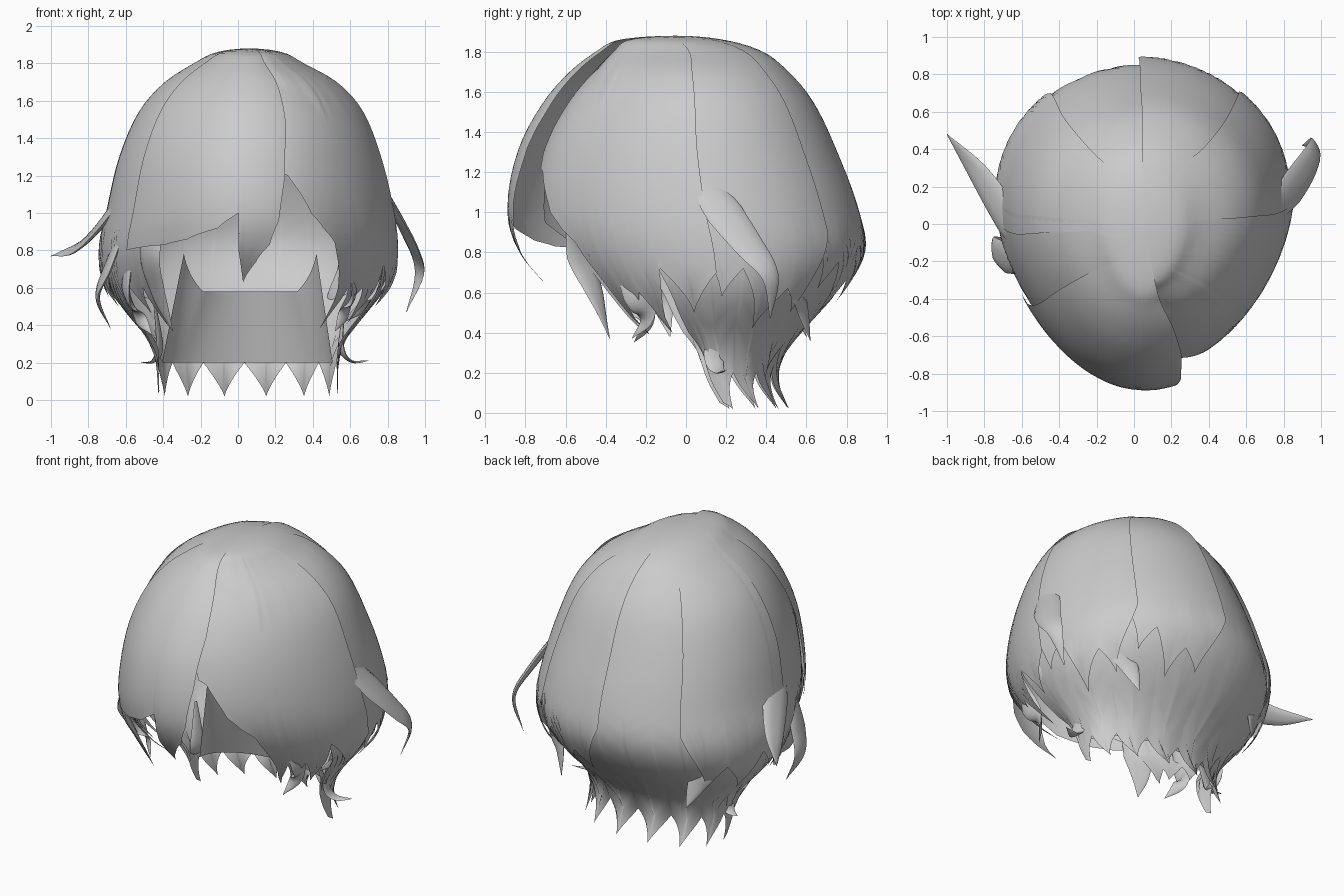
import bpy, bmesh, math
from mathutils import Vector

cube = bpy.data.objects.get("Cube")
if cube:
    bpy.data.objects.remove(cube)

grey = bpy.data.materials.new("hair_grey")
grey.use_nodes = True
grey.diffuse_color = (0.6, 0.6, 0.6, 1)
grey.node_tree.nodes["Principled BSDF"].inputs["Base Color"].default_value = grey.diffuse_color

TOP = 1.88
# Overall head shape: height, right, left, front and back extents
LEVELS = [
    (1.88, .06, .06, -.05, -.05), (1.86, -.11, .23, -.33, .18),
    (1.8, -.23, .34, -.45, .37), (1.7, -.38, .51, -.58, .49),
    (1.55, -.51, .64, -.71, .61), (1.3, -.62, .74, -.84, .73),
    (1, -.69, .81, -.89, .84), (.8, -.73, .83, -.83, .87),
    (.6, -.7, .8, -.66, .77), (.45, -.6, .69, -.5, .64),
    (.3, -.47, .57, -.28, .51), (.15, -.45, .55, -.2, .47),
    (0, -.44, .55, -.15, .55)]
DEPTH = [math.sqrt(TOP - row[0]) for row in LEVELS]


def slope(i, k):
    a, b = max(i - 1, 0), min(i + 1, len(LEVELS) - 1)
    return (LEVELS[b][k] - LEVELS[a][k]) / (DEPTH[b] - DEPTH[a])


def extent(u, k):
    """Smoothly interpolated extent at depth u below the crown."""
    i = 0
    while i < len(DEPTH) - 2 and u > DEPTH[i + 1]:
        i += 1
    h = DEPTH[i + 1] - DEPTH[i]
    s = (u - DEPTH[i]) / h
    p, q = LEVELS[i][k], LEVELS[i + 1][k]
    m, n = slope(i, k) * h, slope(i + 1, k) * h
    return p + s * m + s * s * (3 * (q - p) - 2 * m - n) + s ** 3 * (2 * (p - q) + m + n)


def surface(angle, u, offset):
    a = math.radians(angle)
    x0, x1, y0, y1 = (extent(u, k) for k in range(1, 5))
    sx, cy = math.sin(a), math.cos(a)
    x = (x0 + x1) / 2 + (x1 - x0) / 2 * sx * (1 - .13 * cy) + offset * sx
    y = (y0 + y1) / 2 - (y1 - y0) / 2 * cy - offset * cy
    return Vector((x, y, TOP - u * u))


def finish(bm, name):
    bmesh.ops.recalc_face_normals(bm, faces=bm.faces)
    mesh = bpy.data.meshes.new(name)
    bm.to_mesh(mesh)
    bm.free()
    mesh.materials.append(grey)
    obj = bpy.data.objects.new(name, mesh)
    bpy.context.collection.objects.link(obj)
    bpy.ops.object.select_all(action="DESELECT")
    obj.select_set(True)
    bpy.context.view_layer.objects.active = obj
    bpy.ops.object.shade_smooth_by_angle(angle=math.radians(50))


def sheet(name, columns):
    bm = bmesh.new()
    last = None
    for points in columns:
        column = [bm.verts.new(p) for p in points]
        if last:
            for r in range(len(column) - 1):
                bm.faces.new((last[r], last[r + 1], column[r + 1], column[r]))
        last = column
    bmesh.ops.remove_doubles(bm, verts=bm.verts, dist=.0005)
    finish(bm, name)


def hem_height(hem, a):
    for (a0, z0), (a1, z1) in zip(hem, hem[1:]):
        if a <= a1:
            s = (a - a0) / (a1 - a0)
            s = s ** .8 if z0 < z1 else 1 - (1 - s) ** .8
            return z0 + (z1 - z0) * s
    return hem[-1][1]


def panel(name, hem, start=0, end=0, lean=0, rows=26):
    """Sheet of hair from the crown to a jagged hem of (angle, height);
    it stands off the head by start to end across its width."""
    first, final = hem[0][0], hem[-1][0]
    columns = []
    for a in range(first, final + 1):
        reach = math.sqrt(TOP - hem_height(hem, a))
        offset = start + (end - start) * (a - first) / (final - first)
        columns.append([surface(a + lean * max(0, r / rows - .6) ** 2, reach * r / rows,
                                offset * min(1, 2 * r / rows)) for r in range(rows + 1)])
    sheet(name, columns)


def zigzag(start, stop, step, low, high):
    return [(a, low if i % 2 else high) for i, a in enumerate(range(start, stop + 1, step))]


def lock(name, points, width, flat=.22, steps=20, sides=10):
    """Flattened strand along a smooth path, slim at the root and pointed at the tip."""
    pts = [Vector(p) for p in points]
    pts = [2 * pts[0] - pts[1]] + pts + [2 * pts[-1] - pts[-2]]
    spans = len(pts) - 3

    def at(t):
        i = min(int(t * spans), spans - 1)
        s = t * spans - i
        a, b, c, d = pts[i:i + 4]
        return .5 * (2 * b + (c - a) * s + (2 * a - 5 * b + 4 * c - d) * s * s
                     + (3 * b - a - 3 * c + d) * s ** 3)
    bm = bmesh.new()
    last = None
    for k in range(steps + 1):
        t = k / steps
        p = at(t)
        along = (at(min(1, t + .02)) - at(max(0, t - .02))).normalized()
        side = along.cross(Vector((p.x, p.y, .4))).normalized()
        out = side.cross(along)
        w = width * max(.02, 1 - t ** 2) * min(1, .15 + 2.5 * t)
        ring = []
        for j in range(sides):
            c = math.tau * j / sides
            ring.append(bm.verts.new(p + side * w * math.cos(c) + out * w * flat * math.sin(c)))
        if last:
            for j in range(sides):
                n = (j + 1) % sides
                bm.faces.new((last[j], last[n], ring[n], ring[j]))
        else:
            bm.faces.new(ring)
        last = ring
    bm.faces.new(last)
    finish(bm, name)


# Fringe swept to the right, with the long lock between the eyes
panel("fringe", [(-62, .8), (-50, .82), (-39, .83), (-28, .86), (-14, .92), (-5, 1), (-4, .8),
                 (-2, .63), (4, .74), (10, .83), (14, .96), (18, 1.2), (21, 1.5)])

# Side curtains
side_hem = [(46, .84), (50, .6), (53, .38), (56, .6), (59, .46), (65, .6), (72, .4),
            (78, .72), (88, .5), (98, .7)]
panel("left_curtain", [(14, 1.3), (18, 1.22), (23, 1.2), (34, 1), (40, .92)] + side_hem, -.11, .02)
panel("right_curtain", [(-a, z) for a, z in reversed(side_hem)] + [(-34, .95)], .01, -.04)

# Back of the head with the jagged nape
panel("back_hair", [(74, .8), (80, .4), (85, .22), (90, .05)] + zigzag(96, 264, 12, .2, .02)
      + [(270, .05), (275, .22), (280, .4), (286, .8)], -.02, -.02, lean=10)
panel("back_overlay", [(138, .9), (146, .62), (152, .75), (160, .5), (166, .66),
                       (173, .55), (182, .9)], -.01, .025)
panel("left_back_overlay", [(92, .9), (100, .58), (108, .72), (118, .42), (128, .62),
                            (136, .5), (144, .9)], 0, .01)
panel("right_back_overlay", [(216, .9), (226, .5), (236, .66), (246, .45), (256, .7),
                             (264, .55), (270, .9)], 0, .01)

# Inner layer around the neck, flaring down and back into the nape
neck = []
for angle in range(100, 261, 4):
    a = math.radians(angle)
    rim = Vector((.065 + .36 * math.sin(a), .05 - .27 * math.cos(a),
                  .85 - .27 * min(1, -1.4 * math.cos(a))))
    tip = surface(angle, math.sqrt(TOP - .2), -.05)
    neck.append([rim.lerp(tip, r / 6) for r in range(7)])
sheet("inner_nape", neck)

# Loose strands
STRANDS = {
    "right_flick": (.12, (-.5, -.25, 1.3), (-.67, .02, 1.02), (-.84, .28, .83), (-1, .48, .77)),
    "left_flick": (.11, (.66, -.04, 1.4), (.79, .12, 1.1), (.92, .3, .85), (.97, .42, .68), (.9, .42, .47)),
    "right_cheek_strand": (.1, (-.58, -.25, 1), (-.69, -.18, .72), (-.75, -.12, .55), (-.68, -.08, .38)),
    "left_cheek_strand": (.1, (.7, -.08, 1.05), (.79, .05, .75), (.71, .1, .55), (.57, .05, .42)),
    "right_jaw_strand": (.08, (-.54, -.3, .9), (-.6, -.25, .6), (-.53, -.2, .45), (-.46, -.26, .35)),
    "left_jaw_strand": (.08, (.56, -.38, .85), (.62, -.25, .6), (.57, -.2, .47), (.52, -.27, .37)),
    "right_temple_strand": (.1, (-.38, -.58, 1.1), (-.47, -.53, .8), (-.43, -.45, .58), (-.35, -.38, .37)),
    "right_nape_flick": (.06, (-.45, .2, .55), (-.42, .17, .3), (-.45, .18, .21), (-.52, .2, .2)),
    "left_nape_flick": (.06, (.58, .18, .55), (.55, .14, .3), (.6, .16, .21), (.7, .2, .21)),
    "left_back_strand": (.1, (.56, .42, 1), (.6, .53, .7), (.52, .58, .52), (.48, .62, .36)),
    "right_back_strand": (.1, (-.46, .42, 1), (-.52, .5, .7), (-.46, .55, .52), (-.42, .6, .38)),
}
for strand, (width, *path) in STRANDS.items():
    lock(strand, path, width)
